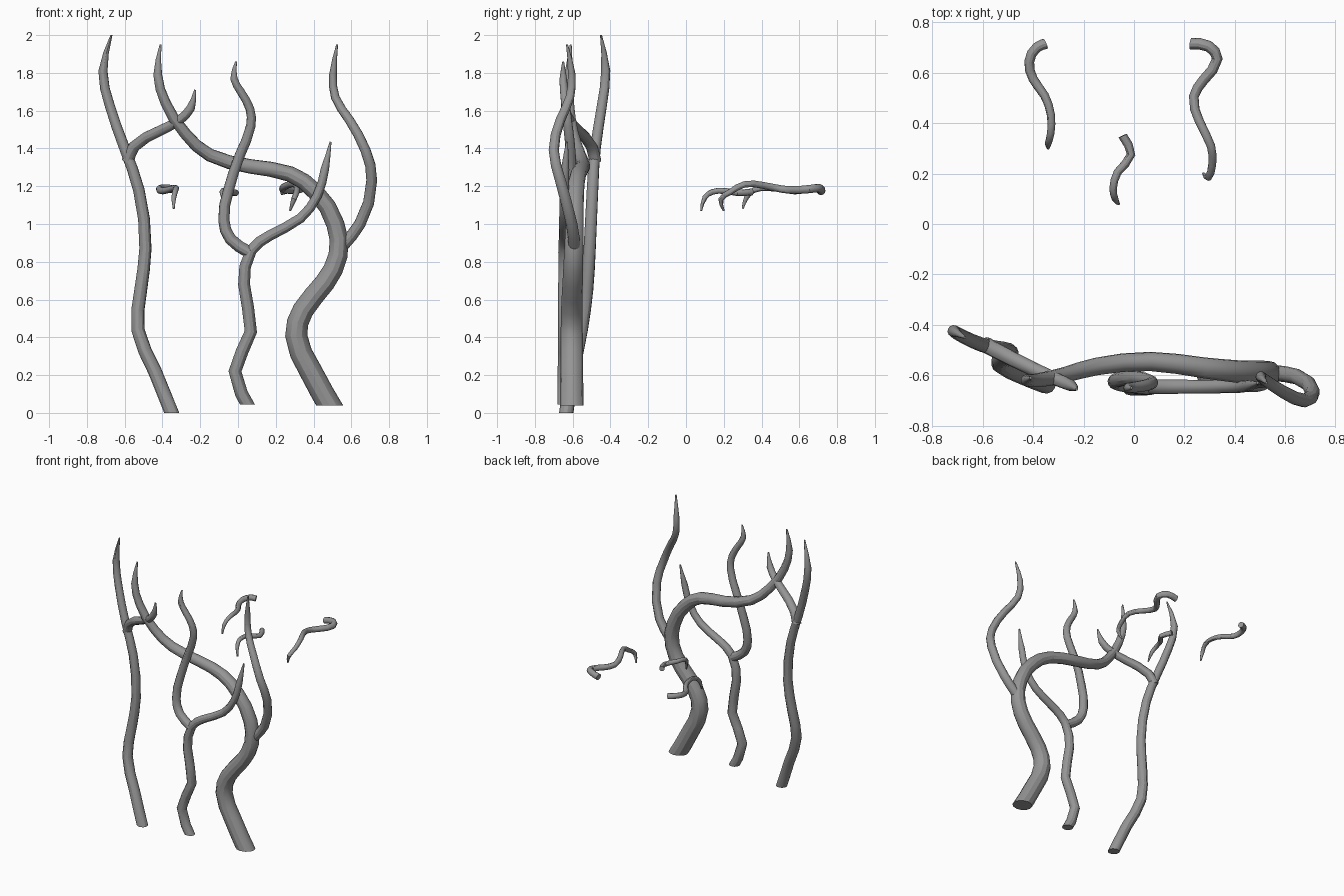
import bpy
import bmesh

# Remove the default cube only
default_cube = bpy.data.objects.get("Cube")
if default_cube:
    bpy.data.objects.remove(default_cube, do_unlink=True)

# One plain grey for all the wood
bark = bpy.data.materials.new("bark_grey")
bark.use_nodes = True
bark_colour = (.3, .3, .3, 1)
bark.diffuse_color = bark_colour
bark.node_tree.nodes["Principled BSDF"].inputs["Base Color"].default_value = bark_colour


def cut_flat(mesh, height):
    """Saw off everything below a height and close the cut."""
    bm = bmesh.new()
    bm.from_mesh(mesh)
    everything = bm.verts[:] + bm.edges[:] + bm.faces[:]
    bmesh.ops.bisect_plane(bm, geom=everything, plane_co=(0, 0, height),
                           plane_no=(0, 0, 1), clear_inner=True)
    open_edges = [edge for edge in bm.edges if edge.is_boundary]
    bmesh.ops.holes_fill(bm, edges=open_edges, sides=0)
    bmesh.ops.recalc_face_normals(bm, faces=bm.faces[:])
    bm.to_mesh(mesh)
    bm.free()


def grow(name, thick, thin, path, floor=None):
    """Sweep a round limb along a smooth path, tapering to a point."""
    curve = bpy.data.curves.new(name, "CURVE")
    curve.dimensions = "3D"
    curve.resolution_u = 2
    curve.bevel_depth = 1
    curve.bevel_resolution = 4
    curve.use_fill_caps = True
    spline = curve.splines.new("BEZIER")
    spline.bezier_points.add(len(path) - 1)
    last = len(path) - 1
    for index, (point, place) in enumerate(zip(spline.bezier_points, path)):
        point.co = place
        point.handle_left_type = point.handle_right_type = "AUTO"
        point.radius = thick + (thin - thick) * (index / last) ** 1.3
    spline.bezier_points[last].radius = .005

    limb = bpy.data.objects.new(name, curve)
    bpy.context.collection.objects.link(limb)
    bpy.ops.object.select_all(action="DESELECT")
    limb.select_set(True)
    bpy.context.view_layer.objects.active = limb
    bpy.ops.object.convert(target="MESH")
    limb = bpy.context.view_layer.objects.active
    if floor is not None:
        cut_flat(limb.data, floor)
    limb.data.materials.clear()
    limb.data.materials.append(bark)
    bpy.ops.object.shade_smooth_by_angle()


# Right trunk and its side branch
grow("right_trunk", .038, .022, [
    (-.335, -.64, -.04), (-.44, -.6, .22), (-.53, -.555, .44), (-.515, -.525, .65),
    (-.49, -.51, .87), (-.525, -.495, 1.18), (-.6, -.48, 1.4),
    (-.68, -.445, 1.63), (-.715, -.425, 1.81), (-.67, -.45, 2)], floor=0)
grow("right_trunk_branch", .032, .02, [
    (-.585, -.48, 1.33), (-.55, -.5, 1.41), (-.41, -.57, 1.495),
    (-.31, -.615, 1.55), (-.25, -.64, 1.615), (-.227, -.655, 1.71)])

# Middle trunk and its side branch
grow("middle_trunk", .035, .02, [
    (.08, -.645, -.01), (-.016, -.645, .22), (.068, -.645, .43),
    (.032, -.645, .68), (.07, -.645, .86), (.17, -.645, .94),
    (.33, -.645, 1.03), (.42, -.645, 1.15), (.46, -.64, 1.29),
    (.49, -.63, 1.435)], floor=.045)
grow("middle_trunk_branch", .032, .018, [
    (.06, -.645, .85), (-.04, -.635, .92), (-.075, -.625, 1.02),
    (-.05, -.615, 1.18), (.01, -.61, 1.365), (.068, -.625, 1.52),
    (.063, -.635, 1.61), (.015, -.645, 1.7), (-.022, -.65, 1.77),
    (-.01, -.65, 1.86)])

# Left trunk, which arches across, and its side branch
grow("left_trunk", .062, .02, [
    (.52, -.605, -.02), (.38, -.605, .23), (.308, -.605, .41),
    (.345, -.605, .545), (.46, -.6, .69), (.53, -.595, .835),
    (.515, -.59, 1), (.41, -.585, 1.17), (.275, -.57, 1.265),
    (.065, -.545, 1.305), (-.15, -.565, 1.365), (-.28, -.6, 1.48),
    (-.385, -.62, 1.645), (-.425, -.62, 1.79), (-.41, -.61, 1.95)], floor=.04)
grow("left_trunk_branch", .032, .018, [
    (.55, -.59, .88), (.645, -.605, 1), (.708, -.665, 1.23),
    (.675, -.7, 1.39), (.59, -.665, 1.55), (.515, -.615, 1.67),
    (.503, -.605, 1.79), (.525, -.63, 1.95)])

# Three loose twigs behind, each drooping at its thin end
grow("right_twig", .021, .012, [
    (-.35, .715, 1.185), (-.385, .7, 1.19), (-.415, .645, 1.185),
    (-.4, .575, 1.175), (-.355, .51, 1.185), (-.33, .435, 1.19),
    (-.33, .36, 1.18), (-.34, .32, 1.14), (-.34, .3, 1.08)])
grow("middle_twig", .018, .012, [
    (-.045, .35, 1.17), (-.012, .275, 1.165), (-.065, .205, 1.175),
    (-.083, .14, 1.17), (-.075, .1, 1.14), (-.06, .08, 1.07)])
grow("left_twig", .023, .013, [
    (.225, .715, 1.175), (.295, .705, 1.19), (.33, .655, 1.185),
    (.275, .57, 1.18), (.237, .505, 1.185), (.26, .405, 1.205),
    (.305, .31, 1.21), (.31, .235, 1.17), (.295, .185, 1.13),
    (.275, .2, 1.07)])
